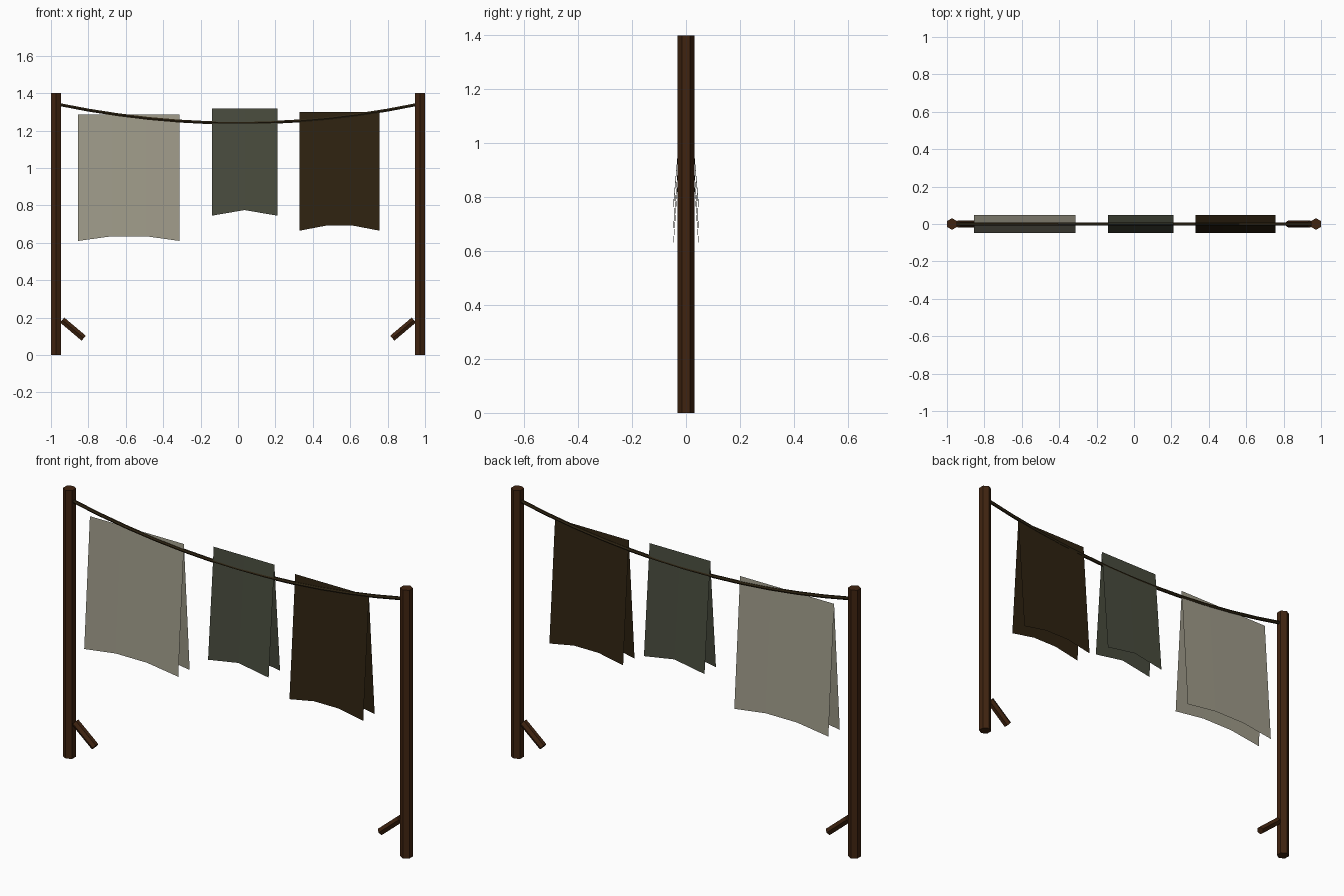
import bpy, bmesh, math
from mathutils import Vector

if "Cube" in bpy.data.objects:
    bpy.data.objects.remove(bpy.data.objects["Cube"])


def material(name, r, g, b):
    m = bpy.data.materials.new(name)
    lin = [(c / 255 / 12.92) if c / 255 <= 0.04045 else ((c / 255 + 0.055) / 1.055) ** 2.4 for c in (r, g, b)]
    m.diffuse_color = (*lin, 1)
    m.use_nodes = True
    m.node_tree.nodes["Principled BSDF"].inputs["Base Color"].default_value = m.diffuse_color
    return m


WOOD = material("dark wood", 64, 36, 16)
ROPE = material("rope brown", 46, 36, 18)
LINEN = material("pale linen", 158, 154, 137)
GREY = material("grey green cloth", 72, 75, 61)
BROWN = material("dark brown cloth", 46, 34, 16)


def finish(name, bm, mat):
    mesh = bpy.data.meshes.new(name)
    bm.to_mesh(mesh)
    bm.free()
    mesh.materials.append(mat)
    obj = bpy.data.objects.new(name, mesh)
    bpy.context.collection.objects.link(obj)
    return obj


def tube(name, path, radius, sides, mat):
    """Sweep a polygon, with corners on +y and -y, along a path in the xz plane."""
    pts = [Vector((x, 0, z)) for x, z in path]
    bm = bmesh.new()
    rings = []
    for i, p in enumerate(pts):
        d = (pts[min(i + 1, len(pts) - 1)] - pts[max(i - 1, 0)]).normalized()
        u = Vector((0, 1, 0))
        v = d.cross(u)
        angles = [2 * math.pi * k / sides for k in range(sides)]
        rings.append([bm.verts.new(p + radius * (math.cos(a) * u + math.sin(a) * v)) for a in angles])
    for a, b in zip(rings, rings[1:]):
        for k in range(sides):
            n = (k + 1) % sides
            bm.faces.new((a[k], a[n], b[n], b[k]))
    bm.faces.new(rings[0][::-1])
    bm.faces.new(rings[-1])
    bmesh.ops.recalc_face_normals(bm, faces=bm.faces)
    return finish(name, bm, mat)


def cloth(name, x0, x1, top, corner, middle, cols, mat):
    """Two sheets meeting at the top, spreading apart below, with a raised hem."""
    bm = bmesh.new()
    xs = [x0 + (x1 - x0) * i / cols for i in range(cols + 1)]
    ridge = [bm.verts.new((x, 0, top)) for x in xs]
    for side in (-1, 1):
        hem = [bm.verts.new((x, side * 0.047, corner if i in (0, cols) else middle))
               for i, x in enumerate(xs)]
        for i in range(cols):
            quad = (ridge[i], hem[i], hem[i + 1], ridge[i + 1])
            bm.faces.new(quad if side < 0 else quad[::-1])
    return finish(name, bm, mat)


# posts and their short angled stays
for side, label in ((-1, "left"), (1, "right")):
    tube(label + "_post", [(side * 0.973, 0), (side * 0.973, 1.4)], 0.031, 6, WOOD)
    tube(label + "_stay", [(side * 0.94, 0.187), (side * 0.825, 0.09)], 0.02, 6, WOOD)

# sagging line
line = [-0.96 + 1.92 * i / 12 for i in range(13)]
tube("rope", [(x, 1.24 + 0.1 * (x / 0.96) ** 2) for x in line], 0.009, 6, ROPE)

# hanging cloths
cloth("pale_cloth", -0.855, -0.312, 1.285, 0.61, 0.635, 3, LINEN)
cloth("grey_cloth", -0.14, 0.21, 1.317, 0.745, 0.775, 2, GREY)
cloth("brown_cloth", 0.33, 0.756, 1.30, 0.665, 0.692, 3, BROWN)
